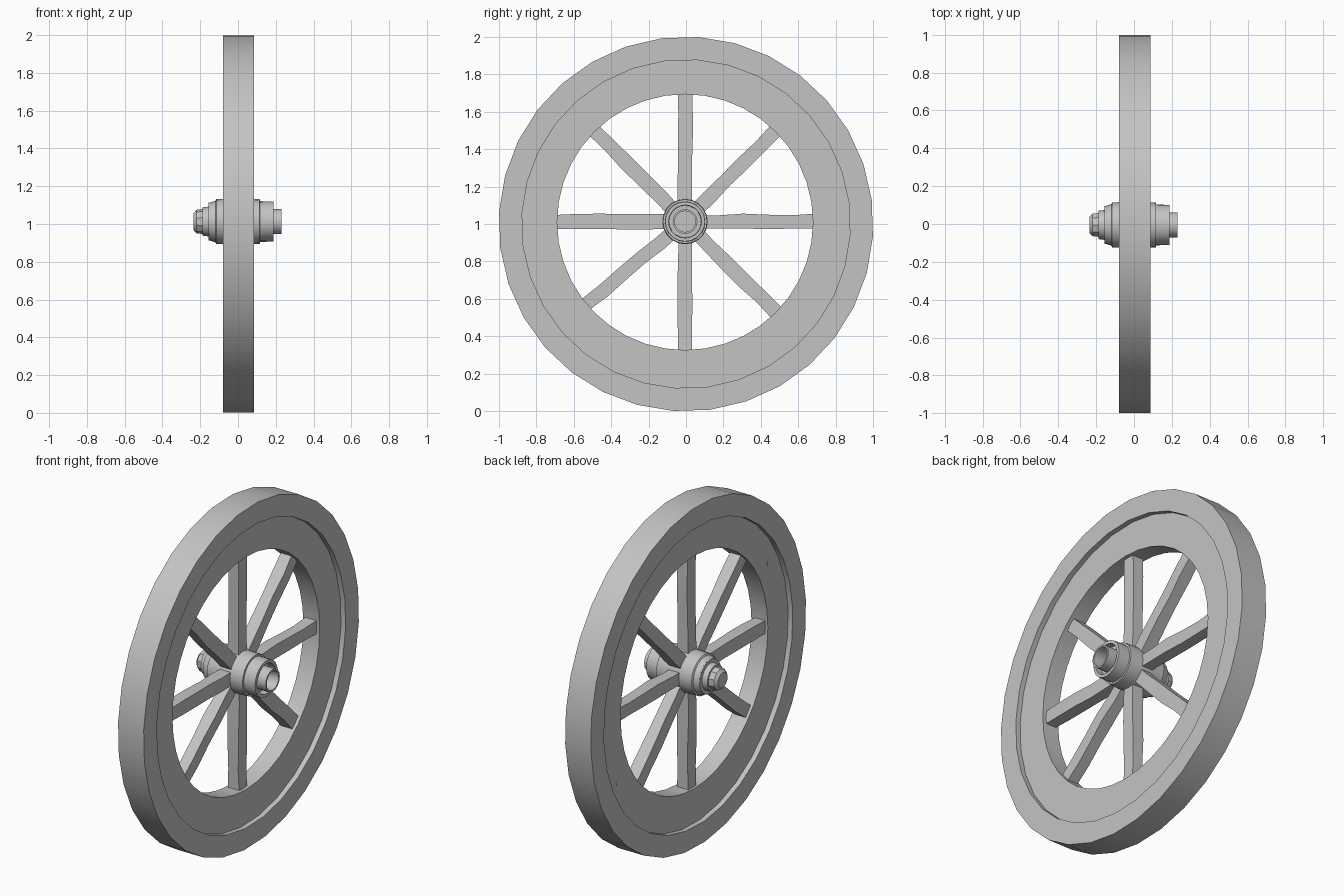
import bpy, bmesh, random
from math import cos, sin, pi, radians
from mathutils import Vector

cube = bpy.data.objects.get("Cube")
if cube:
    bpy.data.objects.remove(cube, do_unlink=True)

random.seed(4)
GREY = (0.55, 0.55, 0.55, 1)
grey = bpy.data.materials.new("plain grey")
grey.use_nodes = True
grey.diffuse_color = GREY
grey.node_tree.nodes["Principled BSDF"].inputs["Base Color"].default_value = GREY

HUB = Vector((0, -0.005, 1.013))


def finish(name, bm, angle=35):
    """Turn a bmesh into a shaded, coloured object."""
    bmesh.ops.recalc_face_normals(bm, faces=bm.faces)
    mesh = bpy.data.meshes.new(name)
    bm.to_mesh(mesh)
    bm.free()
    mesh.materials.append(grey)
    ob = bpy.data.objects.new(name, mesh)
    bpy.context.collection.objects.link(ob)
    bpy.ops.object.select_all(action="DESELECT")
    ob.select_set(True)
    bpy.context.view_layer.objects.active = ob
    bpy.ops.object.shade_smooth_by_angle(angle=radians(angle))
    return ob


def lathe(name, profile, sides, centre, closed=False, turn=0):
    """Spin (x, radius) points about an axis along x."""
    bm = bmesh.new()
    rings = []
    for i in range(sides):
        a = 2 * pi * i / sides + turn
        rings.append([bm.verts.new((centre[0] + x, centre[1] + r * sin(a), centre[2] + r * cos(a)))
                      for x, r in profile])
    count = len(profile)
    for i in range(sides):
        p, q = rings[i], rings[(i + 1) % sides]
        for j in range(count if closed else count - 1):
            k = (j + 1) % count
            bm.faces.new((p[j], p[k], q[k], q[j]))
    if not closed:
        for j in (0, count - 1):
            bm.faces.new([ring[j] for ring in rings])
    return finish(name, bm)


def hoop(name, half, inner, outer, sides, centre, turn=0):
    section = [(-half, inner), (half, inner), (half, outer), (-half, outer)]
    return lathe(name, section, sides, centre, closed=True, turn=turn)


# Outer tyre and the recessed felloe ring inside it
hoop("tyre", 0.083, 0.877, 1.0, 32, (0.003, 0, 1), radians(-30))
hoop("felloe", 0.053, 0.683, 0.9, 40, (0.003, -0.005, 1.01))


# Hand-hewn spokes: square bars with slightly uneven sections
def spoke(name, degrees):
    a = radians(degrees)
    along = Vector((0, cos(a), sin(a)))
    across = Vector((0, -sin(a), cos(a)))
    depth = Vector((1, 0, 0))
    bm = bmesh.new()
    loops = []
    for i in range(6):
        mid = HUB + along * (0.05 + 0.13 * i) + across * random.uniform(-0.003, 0.003)
        w = 0.038 + random.uniform(-0.003, 0.003)
        d = 0.035 + random.uniform(-0.003, 0.003)
        loops.append([bm.verts.new(mid + across * s * w + depth * t * d)
                      for s, t in ((-1, -1), (1, -1), (1, 1), (-1, 1))])
    for p, q in zip(loops, loops[1:]):
        for j in range(4):
            k = (j + 1) % 4
            bm.faces.new((p[j], p[k], q[k], q[j]))
    bm.faces.new(loops[0])
    bm.faces.new(loops[-1])
    finish(name, bm, 20)


for n, degrees in enumerate((0, 45, 90, 135, 180, 220, 270, 315)):
    spoke(f"spoke_{n + 1}", degrees)

# Hub barrel, with stepped collars on both ends
lathe("hub_barrel", [(-0.15, 0.1), (-0.12, 0.11), (-0.115, 0.119), (-0.06, 0.121),
                     (0.06, 0.121), (0.115, 0.118), (0.118, 0.09)], 20, HUB)
lathe("left_collar", [(0.11, 0.108), (0.188, 0.106), (0.188, 0.088), (0.15, 0.086),
                      (0.15, 0.05)], 20, HUB)
lathe("right_collar", [(-0.187, 0.06), (-0.187, 0.075), (-0.155, 0.079),
                       (-0.155, 0.1), (-0.11, 0.104)], 16, HUB)

# Open axle tube on one end, tapered cap on the other
lathe("axle_tube", [(0.1, 0.066), (0.229, 0.066), (0.229, 0.056), (0.15, 0.056)], 16, HUB)
lathe("axle_cap", [(-0.235, 0.045), (-0.22, 0.062), (-0.18, 0.067)], 10, HUB)

# Small flush bolts on one side of the felloe
for n, side in enumerate((-1, 1)):
    lathe(f"bolt_{n + 1}", [(-0.004, 0.015), (-0.002, 0.02), (0.01, 0.02)], 8,
          (-0.05, 0.7 * side, 1.01 - 0.38 * side))
